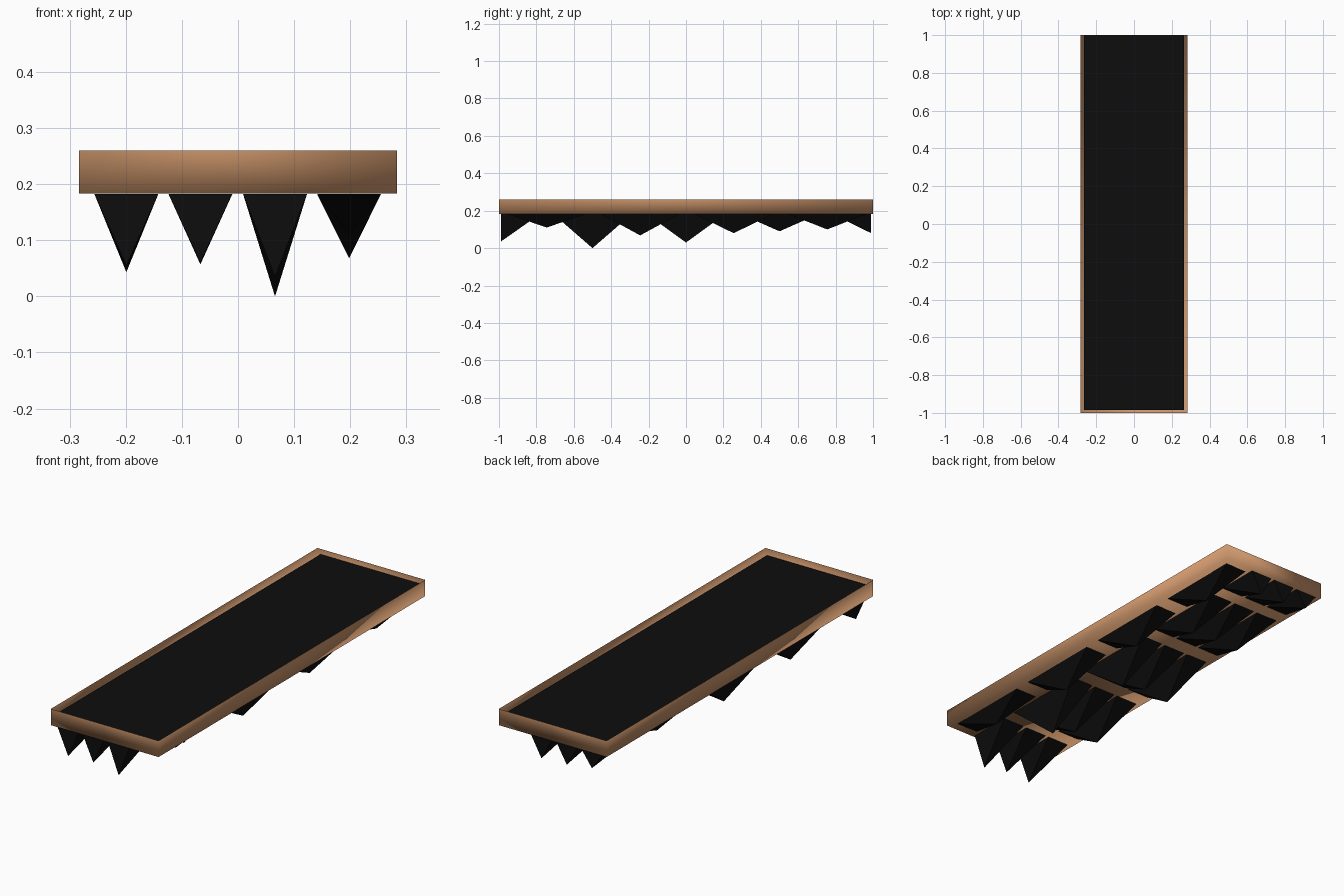
import bpy, bmesh

if "Cube" in bpy.data.objects:
    bpy.data.objects.remove(bpy.data.objects["Cube"])


def material(name, color):
    m = bpy.data.materials.new(name)
    m.diffuse_color = (*color, 1)
    m.use_nodes = True
    m.node_tree.nodes["Principled BSDF"].inputs["Base Color"].default_value = m.diffuse_color
    return m


copper = material("copper", (0.62, 0.31, 0.15))
black = material("black", (0.004, 0.004, 0.004))


def add_object(name, bm, mat, smooth=False):
    mesh = bpy.data.meshes.new(name)
    for f in bm.faces:
        f.smooth = smooth
    bm.to_mesh(mesh)
    bm.free()
    mesh.materials.append(mat)
    obj = bpy.data.objects.new(name, mesh)
    bpy.context.collection.objects.link(obj)


FLOOR, RIM = 0.183, 0.26

# Tray: thin-walled open box with softly shaded walls
bm = bmesh.new()
bmesh.ops.create_cube(bm, size=1)
for v in bm.verts:
    v.co.x *= 0.566
    v.co.y *= 2
    v.co.z = RIM if v.co.z > 0 else FLOOR
top = [f for f in bm.faces if f.normal.z > 0.9 or all(v.co.z == RIM for v in f.verts)]
bmesh.ops.delete(bm, geom=top, context='FACES_ONLY')
add_object("tray", bm, copper, smooth=True)

# Black panel recessed inside the tray
bm = bmesh.new()
x, z = 0.265, 0.236
bm.faces.new([bm.verts.new(p) for p in
              [(-x, -0.985, z), (x, -0.985, z), (x, 0.998, z), (-x, 0.998, z)]])
add_object("panel", bm, black)


def spike(name, x, y, tip):
    """Long four-sided pyramid pointing down; cut flat at the tray ends."""
    bm = bmesh.new()
    y = max(-0.99, min(0.99, y))
    y0, y1 = max(y - 0.21, -0.99), min(y + 0.21, 0.99)
    base = [bm.verts.new((x + sx * 0.057, yy, FLOOR - 0.0005))
            for sx, yy in [(-1, y0), (1, y0), (1, y1), (-1, y1)]]
    apex = bm.verts.new((x, y, tip))
    bm.faces.new(base)
    for i in range(4):
        bm.faces.new((base[(i + 1) % 4], base[i], apex))
    bmesh.ops.recalc_face_normals(bm, faces=bm.faces)
    add_object(name, bm, black)


# Spike columns: x position, first row y, tip heights at 0.5 spacing
columns = [
    (-0.199, -1.0, [0.055, 0.05, 0.043, 0.097, 0.104]),
    (-0.067, -1.0, [0.06, 0.057, 0.06, 0.1, 0.085]),
    (0.066, -1.0, [0.035, 0.0, 0.03, 0.09, 0.08]),
    (0.198, -0.745, [0.11, 0.068, 0.08, 0.1]),
]
for c, (cx, start, tips) in enumerate(columns):
    for r, tip in enumerate(tips):
        spike(f"spike_{c + 1}_{r + 1}", cx, start + 0.5 * r, tip)
